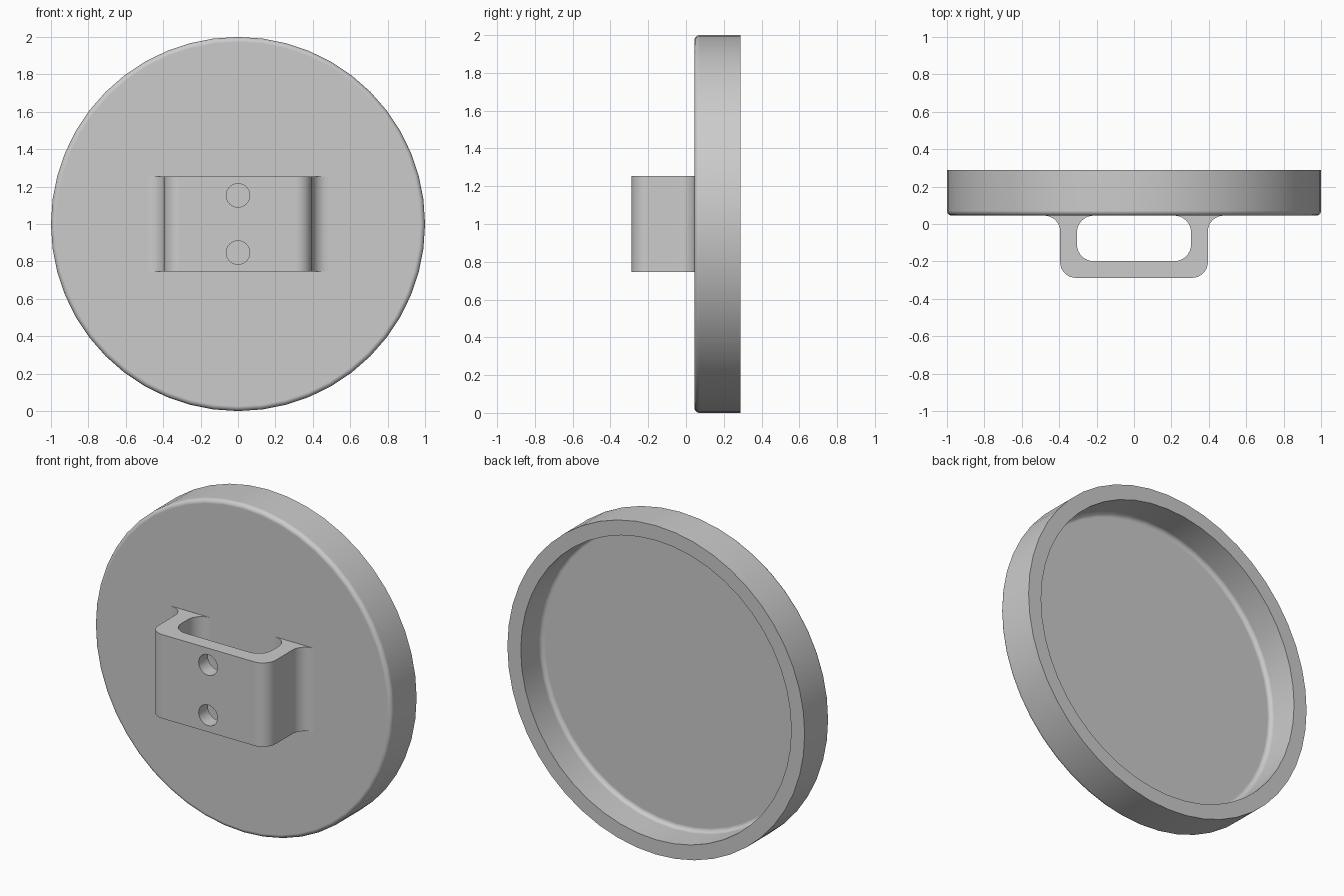
import bpy, bmesh
from math import sin, cos, pi, radians
from mathutils import Matrix

if "Cube" in bpy.data.objects:
    bpy.data.objects.remove(bpy.data.objects["Cube"], do_unlink=True)

# Plain grey finish
grey = bpy.data.materials.new("plain_grey")
grey.use_nodes = True
colour = (0.6, 0.6, 0.6, 1)
grey.diffuse_color = colour
grey.node_tree.nodes["Principled BSDF"].inputs["Base Color"].default_value = colour

PLATE_Y, BACK_Y, MID_Z = 0.045, 0.288, 1.0


def arc(cx, cy, r, start, end, steps=8):
    angles = [radians(start + (end - start) * i / steps) for i in range(steps + 1)]
    return [(cx + r * cos(a), cy + r * sin(a)) for a in angles]


def make_object(name, bm):
    bmesh.ops.recalc_face_normals(bm, faces=bm.faces[:])
    mesh = bpy.data.meshes.new(name)
    bm.to_mesh(mesh)
    bm.free()
    mesh.materials.append(grey)
    obj = bpy.data.objects.new(name, mesh)
    bpy.context.collection.objects.link(obj)
    return obj


def activate(obj):
    bpy.ops.object.select_all(action="DESELECT")
    obj.select_set(True)
    bpy.context.view_layer.objects.active = obj


def finish(obj):
    activate(obj)
    bpy.ops.object.shade_smooth_by_angle(angle=radians(35))
    weighted = obj.modifiers.new("clean_shading", "WEIGHTED_NORMAL")
    weighted.keep_sharp = True


# Round dish: lathed section with a rounded front edge and a hollow back
wall, floor, fillet = 0.09, 0.047, 0.026
inner, floor_y = 1 - wall, PLATE_Y + floor
section = arc(1 - fillet, PLATE_Y + fillet, fillet, -90, 0, 6)
section += [(1, BACK_Y), (inner, BACK_Y)]
section += arc(inner - fillet, floor_y + fillet, fillet, 0, -90, 6)
bm = bmesh.new()
verts = [bm.verts.new((r, y, MID_Z)) for r, y in section]
edges = [bm.edges.new(pair) for pair in zip(verts, verts[1:])]
bmesh.ops.spin(bm, geom=verts + edges, cent=(0, 0, MID_Z), axis=(0, 1, 0),
               angle=2 * pi, steps=48)
bmesh.ops.remove_doubles(bm, verts=bm.verts[:], dist=0.0005)
bmesh.ops.holes_fill(bm, edges=[e for e in bm.edges if e.is_boundary], sides=0)
finish(make_object("round_dish", bm))

# Bracket: half profile mirrored, then extruded upwards
low, high = 0.745, 1.255
half = arc(0.31, -0.203, 0.085, -90, 0)
half += arc(0.48, PLATE_Y - 0.085, 0.085, 180, 90)
half += [(0.48, PLATE_Y + 0.01), (0.215, PLATE_Y + 0.01)]
half += arc(0.215, PLATE_Y - 0.09, 0.09, 90, 0)
half += arc(0.215, -0.109, 0.09, 0, -90)
profile = half + [(-x, y) for x, y in reversed(half)]
bm = bmesh.new()
rings = [[bm.verts.new((x, y, z)) for x, y in profile] for z in (low, high)]
for ring in rings:
    bm.faces.new(ring)
for i in range(len(profile)):
    bm.faces.new((rings[0][i - 1], rings[0][i], rings[1][i], rings[1][i - 1]))
bracket = make_object("bracket", bm)

# Two screw holes through the bracket's front wall
for z in (0.847, 1.153):
    bm = bmesh.new()
    place = Matrix.Translation((0, -0.24, z)) @ Matrix.Rotation(pi / 2, 4, "X")
    bmesh.ops.create_cone(bm, cap_ends=True, segments=32, radius1=0.063,
                          radius2=0.063, depth=0.2, matrix=place)
    cutter = make_object("hole_cutter", bm)
    cutter.hide_render = True
    activate(bracket)
    cut = bracket.modifiers.new("screw_hole", "BOOLEAN")
    cut.operation, cut.solver, cut.object = "DIFFERENCE", "EXACT", cutter
    bpy.ops.object.modifier_apply(modifier=cut.name)
    bpy.data.objects.remove(cutter, do_unlink=True)
finish(bracket)
